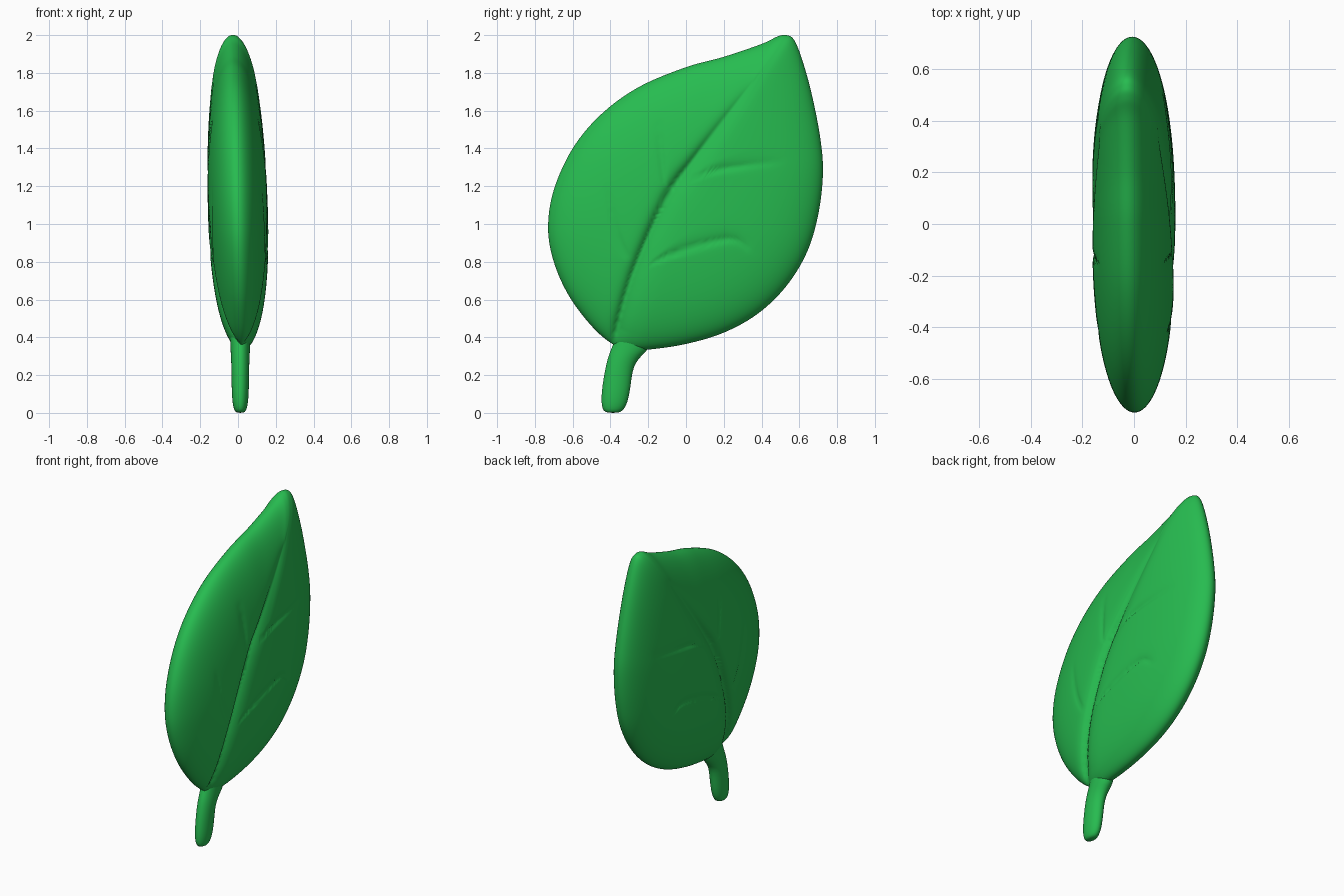
import bpy, bmesh, math
from mathutils import Vector
from mathutils.geometry import intersect_point_line

if "Cube" in bpy.data.objects:
    bpy.data.objects.remove(bpy.data.objects["Cube"])

green = bpy.data.materials.new("leaf_green")
green.diffuse_color = (0.02, 0.5, 0.08, 1)
green.use_nodes = True
green.node_tree.nodes["Principled BSDF"].inputs["Base Color"].default_value = green.diffuse_color


def finish(bm, name):
    bmesh.ops.recalc_face_normals(bm, faces=bm.faces)
    me = bpy.data.meshes.new(name)
    bm.to_mesh(me)
    bm.free()
    for p in me.polygons:
        p.use_smooth = True
    me.materials.append(green)
    ob = bpy.data.objects.new(name, me)
    bpy.context.collection.objects.link(ob)
    return ob


def spline(pts, steps, closed=False):
    """Catmull-Rom resampling of 2D points."""
    pts = [Vector(p) for p in pts]
    n = len(pts)
    out = []
    for i in range(n if closed else n - 1):
        get = (lambda k: pts[k % n]) if closed else (lambda k: pts[max(0, min(n - 1, k))])
        a, b, c, d = (get(i + k) for k in (-1, 0, 1, 2))
        for s in range(steps):
            t = s / steps
            out.append(0.5 * (2 * b + (c - a) * t + (2 * a - 5 * b + 4 * c - d) * t ** 2
                              + (3 * b - a - 3 * c + d) * t ** 3))
    if not closed:
        out.append(pts[-1])
    return out


# Leaf outline in (y, z)
outline = spline([
    (.53, 2.0), (.572, 1.975), (.615, 1.87), (.665, 1.69), (.71, 1.46), (.725, 1.27),
    (.70, 1.05), (.64, .85), (.53, .67), (.38, .525), (.2, .425), (0, .365),
    (-.2, .335), (-.3, .335), (-.39, .365), (-.5, .46), (-.62, .62), (-.70, .8),
    (-.73, .98), (-.70, 1.18), (-.6, 1.4), (-.45, 1.58), (-.25, 1.725), (0, 1.83),
    (.2, 1.885), (.4, 1.953), (.485, 1.993)], 8, True)

# Veins: path, depth, width on the left and right of the line
veins = [(spline(p, 4), d, wl, wr) for p, d, wl, wr in [
    ([(-.39, .36), (-.29, .72), (-.11, 1.13), (.05, 1.36), (.35, 1.75)], .045, .022, .05),
    ([(-.10, 1.15), (.1, 1.27), (.5, 1.33)], .016, .025, .012),
    ([(-.28, .73), (-.1, .83), (.22, .92), (.34, .86)], .016, .025, .012),
    ([(-.11, 1.17), (-.13, 1.35), (-.15, 1.56)], .010, .015, .015),
    ([(-.28, .77), (-.37, .95), (-.42, 1.2)], .008, .015, .015)]]


def groove(p):
    total = 0
    for path, depth, wl, wr in veins:
        best = (9, 0, 0)
        n = len(path) - 1
        for i in range(n):
            a, b = path[i], path[i + 1]
            ab = b - a
            t = max(0, min(1, (p - a).dot(ab) / ab.length_squared))
            off = p - (a + ab * t)
            if off.length < best[0]:
                best = (off.length, ab.x * off.y - ab.y * off.x, (i + t) / n)
        dist, side, s = best
        fade = min(1, (1 - s) * 2.5 + .1)
        total = max(total, depth * fade * math.exp(-dist / (wl if side > 0 else wr)))
    return total


# Leaf blade: concentric rings swelling to a lens, with carved veins
centre = Vector((0, 1.1))
RINGS = 60
bm = bmesh.new()
count = len(outline)


def lean(z):
    return -.028 * (z - 1.05)


rows = {1: [], -1: []}
mid = {}
g = groove(centre)
for s in (1, -1):
    mid[s] = bm.verts.new((s * (.16 - g) + lean(centre.y), centre.x, centre.y))
for k in range(1, RINGS + 1):
    r = math.sin(math.pi / 2 * k / RINGS)
    t = .16 * math.sqrt(max(0, 1 - r ** 2.5)) if k < RINGS else 0
    ring = {1: [], -1: []}
    for o in outline:
        p = centre.lerp(o, r)
        if k == RINGS:
            v = bm.verts.new((lean(p.y), p.x, p.y))
            ring[1].append(v)
            ring[-1].append(v)
            continue
        h = t - groove(p) * min(1, t / .08)
        for s in (1, -1):
            ring[s].append(bm.verts.new((s * h + lean(p.y), p.x, p.y)))
    for s in (1, -1):
        rows[s].append(ring[s])
for s in (1, -1):
    for i in range(count):
        j = (i + 1) % count
        bm.faces.new((mid[s], rows[s][0][i], rows[s][0][j]))
        for a, b in zip(rows[s], rows[s][1:]):
            bm.faces.new((a[i], b[i], b[j], a[j]))
finish(bm, "leaf_blade")

# Stem: oval rings flaring into the leaf (z, y centre, y radius, x radius)
bm = bmesh.new()
SIDES = 32
loops = []
for z, y, ry, rx in [(0, -.387, .03, .018), (.01, -.387, .05, .03), (.035, -.382, .064, .038),
                     (.08, -.376, .073, .044), (.15, -.367, .075, .046), (.22, -.357, .073, .047),
                     (.27, -.342, .077, .048), (.31, -.318, .09, .05), (.34, -.295, .10, .052),
                     (.39, -.285, .09, .054), (.48, -.27, .07, .055), (.6, -.25, .04, .05)]:
    loops.append([bm.verts.new((.012 + rx * math.cos(a), y + ry * math.sin(a), z))
                  for a in (2 * math.pi * i / SIDES for i in range(SIDES))])
for a, b in zip(loops, loops[1:]):
    for i in range(SIDES):
        j = (i + 1) % SIDES
        bm.faces.new((a[i], a[j], b[j], b[i]))
bm.faces.new(loops[0])
bm.faces.new(loops[-1])
stem = finish(bm, "stem")
sub = stem.modifiers.new("smooth", 'SUBSURF')
sub.levels = sub.render_levels = 1
